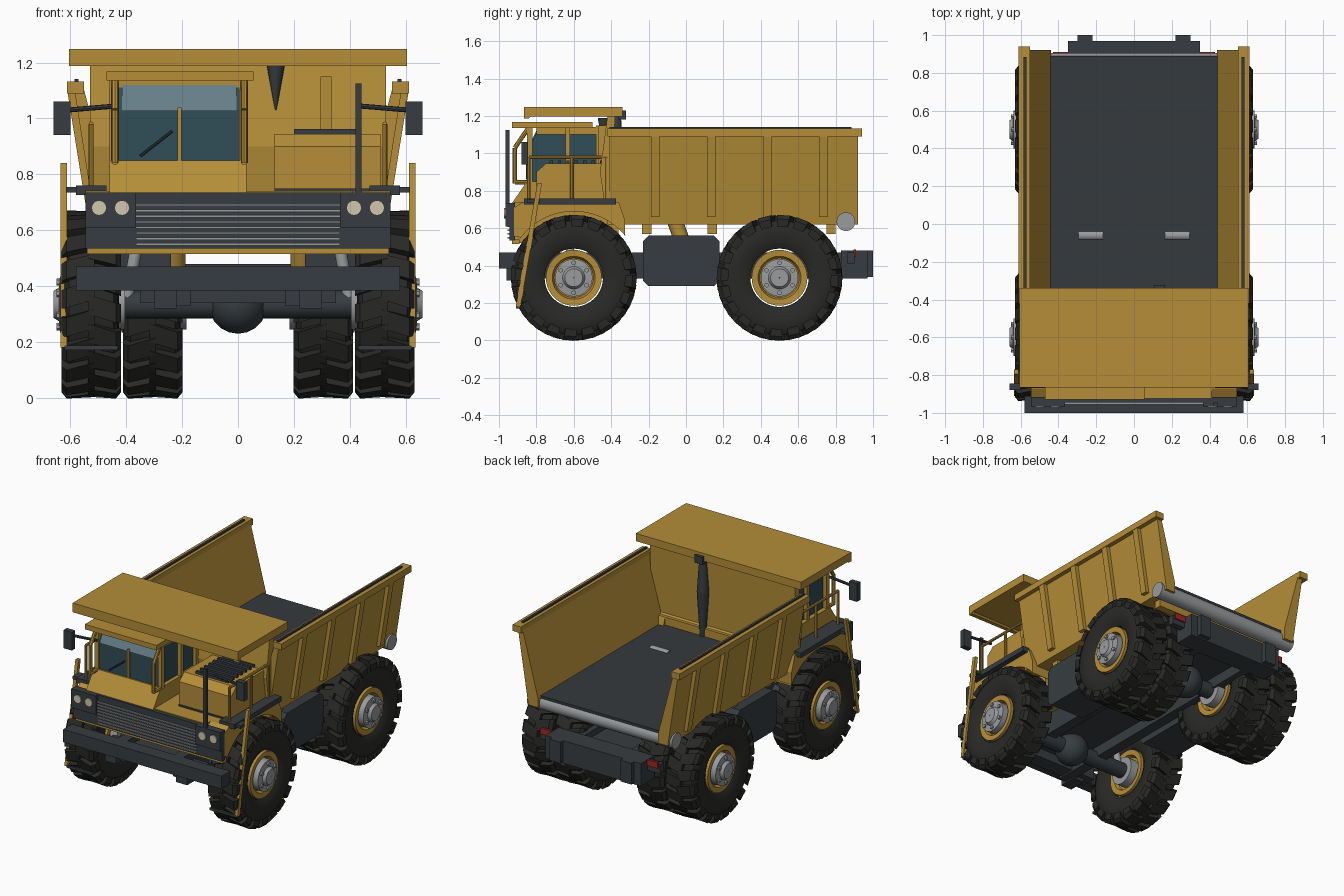
import bpy, bmesh, math
from mathutils import Vector

if "Cube" in bpy.data.objects:
    bpy.data.objects.remove(bpy.data.objects["Cube"])


def material(name, r, g, b):
    m = bpy.data.materials.new(name)
    m.diffuse_color = (r, g, b, 1)
    m.use_nodes = True
    m.node_tree.nodes["Principled BSDF"].inputs["Base Color"].default_value = m.diffuse_color
    return m


YEL = material("yellow_paint", 0.46, 0.27, 0.04)
DARK = material("dark_steel", 0.038, 0.046, 0.052)
TYRE = material("rubber", 0.022, 0.022, 0.020)
GLASS = material("glass", 0.03, 0.075, 0.095)
PALE = material("pale_glass", 0.13, 0.21, 0.25)
RED = material("red_lens", 0.35, 0.02, 0.015)
LAMP = material("lamp", 0.65, 0.57, 0.42)
GREY = material("bare_metal", 0.32, 0.33, 0.34)
BLACK = material("bed_liner", 0.036, 0.042, 0.048)


def finish(name, bm, mat, mirror=False, smooth=False):
    bmesh.ops.recalc_face_normals(bm, faces=bm.faces)
    me = bpy.data.meshes.new(name)
    bm.to_mesh(me)
    bm.free()
    ob = bpy.data.objects.new(name, me)
    bpy.context.collection.objects.link(ob)
    me.materials.append(mat)
    if smooth:
        me.shade_smooth()
        me.set_sharp_from_angle(angle=math.radians(35))
    if mirror:
        mod = ob.modifiers.new("mirror", 'MIRROR')
        mod.use_mirror_merge = False
    return ob


def prism(name, pts, a, b, axis, mat, mirror=False):
    """Extrude a 2D outline along x (pts = y,z) or y (pts = x,z)."""
    bm = bmesh.new()
    put = (lambda p, t: (t, p[0], p[1])) if axis == 'x' else (lambda p, t: (p[0], t, p[1]))
    lo = [bm.verts.new(put(p, a)) for p in pts]
    hi = [bm.verts.new(put(p, b)) for p in pts]
    bm.faces.new(lo)
    bm.faces.new(hi)
    for i in range(len(pts)):
        j = (i + 1) % len(pts)
        bm.faces.new((lo[i], lo[j], hi[j], hi[i]))
    return finish(name, bm, mat, mirror)


def box(name, x0, x1, y0, y1, z0, z1, mat, mirror=False):
    return prism(name, [(y0, z0), (y1, z0), (y1, z1), (y0, z1)], x0, x1, 'x', mat, mirror)


def add_cyl(bm, p, q, r, r2=None, n=16):
    p, q = Vector(p), Vector(q)
    mat = (q - p).to_track_quat('Z', 'Y').to_matrix().to_4x4()
    mat.translation = (p + q) / 2
    bmesh.ops.create_cone(bm, cap_ends=True, segments=n, radius1=r,
                          radius2=r if r2 is None else r2, depth=(q - p).length, matrix=mat)


def cyl(name, p, q, r, mat, mirror=False, r2=None, n=16):
    bm = bmesh.new()
    add_cyl(bm, p, q, r, r2, n)
    return finish(name, bm, mat, mirror, True)


def tubes(name, paths, r, mat, mirror=False):
    bm = bmesh.new()
    for path in paths:
        for p, q in zip(path, path[1:]):
            add_cyl(bm, p, q, r, n=8)
    return finish(name, bm, mat, mirror, True)


def lathe(bm, prof, c, n=40):
    """Revolve (offset, radius) points about an x-parallel axle."""
    rings = [[bm.verts.new((c[0] + u, c[1] + r * math.cos(2 * math.pi * k / n),
                            c[2] + r * math.sin(2 * math.pi * k / n))) for k in range(n)] for u, r in prof]
    for A, B in zip(rings, rings[1:]):
        for k in range(n):
            bm.faces.new((A[k], A[(k + 1) % n], B[(k + 1) % n], B[k]))


def wheel(tag, x, y):
    c = (x, y, 0.335)
    # tyre carcass
    bm = bmesh.new()
    half = [(0.075, 0.156), (0.095, 0.19), (0.099, 0.24), (0.095, 0.285), (0.08, 0.306)]
    lathe(bm, [(-u, r) for u, r in half] + half[::-1], c)
    finish(tag + "_tyre", bm, TYRE, True, True)
    # staggered tread lugs
    bm = bmesh.new()
    n = 20
    for side in (-1, 1):
        for k in range(n):
            t0 = 2 * math.pi * (k + (0.5 if side > 0 else 0)) / n
            secs = []
            for u, rt, rb, dt in ((-0.012, 0.332, 0.29, 0), (0.088, 0.337, 0.29, 0.09), (0.106, 0.315, 0.275, 0.10)):
                w = 0.105
                secs.append([bm.verts.new((c[0] + side * u, c[1] + r * math.cos(t0 + dt + s * w),
                                           c[2] + r * math.sin(t0 + dt + s * w)))
                             for r, s in ((rt, -1), (rt, 1), (rb, 1), (rb, -1))])
            bm.faces.new(secs[0])
            bm.faces.new(secs[2])
            for A, B in zip(secs, secs[1:]):
                for i in range(4):
                    bm.faces.new((A[i], A[(i + 1) % 4], B[(i + 1) % 4], B[i]))
    finish(tag + "_tread", bm, TYRE, True)
    # rim, hub and bolts
    bm = bmesh.new()
    half = [(0.06, 0.002), (0.06, 0.105), (0.085, 0.115), (0.088, 0.149)]
    lathe(bm, [(-u, r) for u, r in half] + half[::-1], c)
    finish(tag + "_rim", bm, YEL, True, True)
    bm = bmesh.new()
    hub = [(0.05, 0.1), (0.112, 0.1), (0.116, 0.06), (0.135, 0.048), (0.135, 0.002)]
    lathe(bm, [(-0.12, 0.002), (-0.12, 0.09), (-0.05, 0.09)] + hub, c, 32)
    for k in range(6):
        a = math.pi * (k + 0.5) / 3
        p = Vector((c[0] + 0.11, y + 0.08 * math.cos(a), 0.335 + 0.08 * math.sin(a)))
        add_cyl(bm, p, p + Vector((0.015, 0, 0)), 0.013, n=6)
    finish(tag + "_hub", bm, GREY, True, True)


wheel("front", 0.525, -0.6)
wheel("rear_outer", 0.525, 0.5)
wheel("rear_inner", 0.305, 0.5)

# axles, differentials, suspension
for tag, y in (("front", -0.6), ("rear", 0.5)):
    cyl(tag + "_axle", (-0.42, y, 0.335), (0.42, y, 0.335), 0.05, DARK)
    bm = bmesh.new()
    bmesh.ops.create_uvsphere(bm, u_segments=16, v_segments=10, radius=0.105)
    bmesh.ops.translate(bm, vec=(0, y, 0.335), verts=bm.verts)
    finish(tag + "_differential", bm, DARK, smooth=True)
cyl("front_strut", (0.40, -0.62, 0.34), (0.36, -0.62, 0.56), 0.022, GREY, True)
cyl("hoist_cylinder", (0.23, 0.02, 0.42), (0.23, -0.06, 0.64), 0.042, YEL, True)
cyl("hoist_pin", (0.165, -0.06, 0.67), (0.295, -0.06, 0.67), 0.028, GREY, True)

# chassis
box("frame_rail", 0.17, 0.24, -0.92, 0.86, 0.33, 0.47, DARK, True)
box("frame_plate", -0.24, 0.24, -0.9, 0.88, 0.40, 0.43, DARK)
box("front_crossbeam", -0.35, 0.35, -0.9, -0.8, 0.34, 0.42, DARK)
box("front_tow_block", 0.22, 0.30, -0.96, -0.84, 0.32, 0.40, DARK, True)
box("rear_beam", -0.35, 0.35, 0.83, 0.97, 0.33, 0.48, DARK)
box("rear_buffer", 0.22, 0.30, 0.96, 1.0, 0.34, 0.48, DARK, True)
box("tail_lamp_bracket", 0.34, 0.44, 0.86, 0.90, 0.41, 0.47, DARK, True)
box("tail_lamp", 0.35, 0.43, 0.895, 0.91, 0.445, 0.485, RED, True)
prism("side_tank", [(-0.23, 0.32), (-0.2, 0.29), (0.15, 0.29), (0.18, 0.32), (0.18, 0.53), (0.15, 0.56),
                    (-0.2, 0.56), (-0.23, 0.53)], 0.24, 0.5, 'x', DARK, True)
box("front_bumper", -0.58, 0.58, -1.0, -0.91, 0.385, 0.47, DARK)

# front body with wheel arches
arch = [(-0.6 + 0.355 * math.cos(math.radians(a)), 0.335 + 0.355 * math.sin(math.radians(a)))
        for a in range(38, 144, 7)]
prism("front_fender", arch + [(-0.92, 0.56), (-0.92, 0.71), (-0.87, 0.74), (-0.36, 0.74), (-0.325, 0.64),
                              (-0.325, 0.56)], 0.405, 0.545, 'x', YEL, True)
box("nose_body", -0.41, 0.41, -0.92, -0.36, 0.52, 0.74, YEL)
box("nose_lip", -0.54, 0.54, -0.93, -0.89, 0.515, 0.54, YEL)
box("grille_back", -0.545, 0.545, -0.945, -0.915, 0.535, 0.735, DARK)
for i in range(8):
    z = 0.55 + i * 0.02
    box("grille_bar_%d" % i, -0.365, 0.365, -0.955, -0.944, z - 0.004, z + 0.004, GREY)
box("lamp_box", 0.365, 0.545, -0.965, -0.92, 0.61, 0.735, DARK, True)
for i, x in enumerate((0.415, 0.497)):
    cyl("headlamp_%d" % i, (x, -0.95, 0.68), (x, -0.972, 0.68), 0.027, LAMP, True)
box("side_deck", 0.47, 0.58, -0.865, -0.375, 0.727, 0.76, DARK, True)

# cab: lower shell, glazing, roof
prism("cab_base", [(-0.93, 0.735), (-0.4, 0.735), (-0.4, 0.85), (-0.85, 0.85)], -0.46, 0.03, 'x', YEL)
glass = [(-0.84, 0.85), (-0.45, 0.85), (-0.45, 1.13), (-0.79, 1.13), (-0.84, 1.03)]
prism("cab_glass", glass, -0.43, 0.005, 'x', GLASS)
prism("upper_screen", [(-0.846, 1.027), (-0.84, 1.027), (-0.795, 1.12), (-0.801, 1.12)], -0.415, -0.005, 'x', PALE)
box("cab_rear", -0.46, 0.03, -0.48, -0.40, 0.84, 1.15, YEL)
box("cab_header", -0.45, 0.025, -0.8, -0.45, 1.10, 1.14, YEL)
box("cab_roof", -0.47, 0.055, -0.93, -0.50, 1.135, 1.168, YEL)
for i, x in enumerate((-0.44, 0.022)):
    tubes("cab_pillar_%d" % i, [[(x, -0.915, 0.84), (x, -0.915, 1.03), (x, -0.84, 1.14)],
                                [(x, -0.915, 0.845), (x, -0.84, 0.845)]], 0.012, YEL)
    box("cab_post_%d" % i, x - 0.014, x + 0.014, -0.85, -0.82, 0.84, 1.14, YEL)
    box("door_post_%d" % i, x - 0.012, x + 0.012, -0.645, -0.62, 0.84, 1.14, YEL)
box("screen_divider", -0.217, -0.202, -0.852, -0.835, 0.84, 1.04, YEL)
tubes("wiper", [[(-0.35, -0.85, 0.865), (-0.235, -0.85, 0.955)]], 0.005, DARK)

# engine housing beside the cab
prism("engine_housing", [(-0.80, 0.74), (-0.41, 0.74), (-0.41, 0.945), (-0.75, 0.945), (-0.80, 0.90)],
      0.13, 0.51, 'x', YEL)
box("housing_base_strip", 0.13, 0.47, -0.806, -0.79, 0.735, 0.75, DARK)
for i in range(7):
    y = -0.73 + i * 0.045
    box("intake_slat_%d" % i, 0.2, 0.44, y, y + 0.018, 0.945, 0.962, DARK)
box("front_pole", 0.42, 0.442, -0.965, -0.945, 0.735, 1.125, DARK)

# handrails, ladders, mirrors
rail = [[(0.525, -0.84, 0.75), (0.525, -0.84, 0.98), (0.525, -0.42, 0.98)]]
rail += [[(0.525, y, 0.75), (0.525, y, 0.98)] for y in (-0.61, -0.43)]
tubes("deck_handrail", rail, 0.009, YEL, True)
prism("ladder_rail", [(-0.91, 0.18), (-0.885, 0.18), (-0.77, 0.84), (-0.795, 0.84)], 0.612, 0.634, 'x', YEL, True)
box("ladder_step", 0.43, 0.62, -0.91, -0.88, 0.172, 0.188, DARK, True)
box("ladder_bracket", 0.54, 0.615, -0.85, -0.78, 0.735, 0.755, DARK, True)
tubes("mirror_arm", [[(0.43, -0.86, 1.045), (0.61, -0.86, 1.03)]], 0.009, DARK, True)
box("mirror", 0.60, 0.66, -0.88, -0.845, 0.94, 1.06, DARK, True)

# dump bed
box("bed_floor", -0.5, 0.5, -0.40, 0.86, 0.62, 0.672, YEL)
box("bed_liner", -0.45, 0.45, -0.39, 0.89, 0.671, 0.688, BLACK)
prism("bed_wall", [(0.44, 0.62), (0.51, 0.62), (0.585, 1.1), (0.55, 1.1), (0.44, 0.685)], -0.41, 0.92, 'y', YEL, True)
box("bed_top_rail", 0.55, 0.612, -0.42, 0.94, 1.09, 1.132, YEL, True)
box("rail_channel", 0.57, 0.585, -0.41, 0.885, 1.13, 1.142, BLACK, True)
for i, y in enumerate((-0.165, 0.136, 0.438, 0.735)):
    prism("bed_rib_%d" % i, [(0.50, 0.66), (0.54, 0.66), (0.61, 1.095), (0.57, 1.095)], y - 0.023, y + 0.023, 'y', YEL, True)
for i, y in enumerate((-0.21, 0.14, 0.775)):
    box("bed_joist_%d" % i, -0.46, 0.46, y - 0.025, y + 0.025, 0.57, 0.622, YEL)
prism("bed_front_wall", [(-0.46, 0.9), (-0.42, 0.62), (-0.36, 0.62), (-0.36, 0.72), (-0.39, 0.75),
                         (-0.38, 1.2), (-0.42, 1.2)], -0.53, 0.53, 'x', YEL)
box("front_wall_rib", 0.295, 0.335, -0.47, -0.42, 0.94, 1.15, YEL)
cyl("bed_tail_bar", (-0.53, 0.855, 0.635), (0.53, 0.855, 0.635), 0.05, GREY, n=24)

# canopy over the cab, exhaust spindle on the front wall
prism("canopy", [(-0.865, 1.187), (-0.84, 1.187), (-0.83, 1.197), (-0.34, 1.197), (-0.34, 1.248), (-0.865, 1.248)],
      -0.605, 0.605, 'x', YEL)
cyl("spindle_upper", (0.135, -0.37, 0.98), (0.135, -0.37, 1.2), 0.038, DARK, r2=0.022)
cyl("spindle_lower", (0.135, -0.37, 0.66), (0.135, -0.37, 0.98), 0.018, DARK, r2=0.038)
cyl("spindle_front", (0.135, -0.44, 1.03), (0.135, -0.44, 1.19), 0.003, DARK, r2=0.032)
box("spindle_bracket", 0.105, 0.165, -0.36, -0.322, 1.18, 1.23, DARK)
